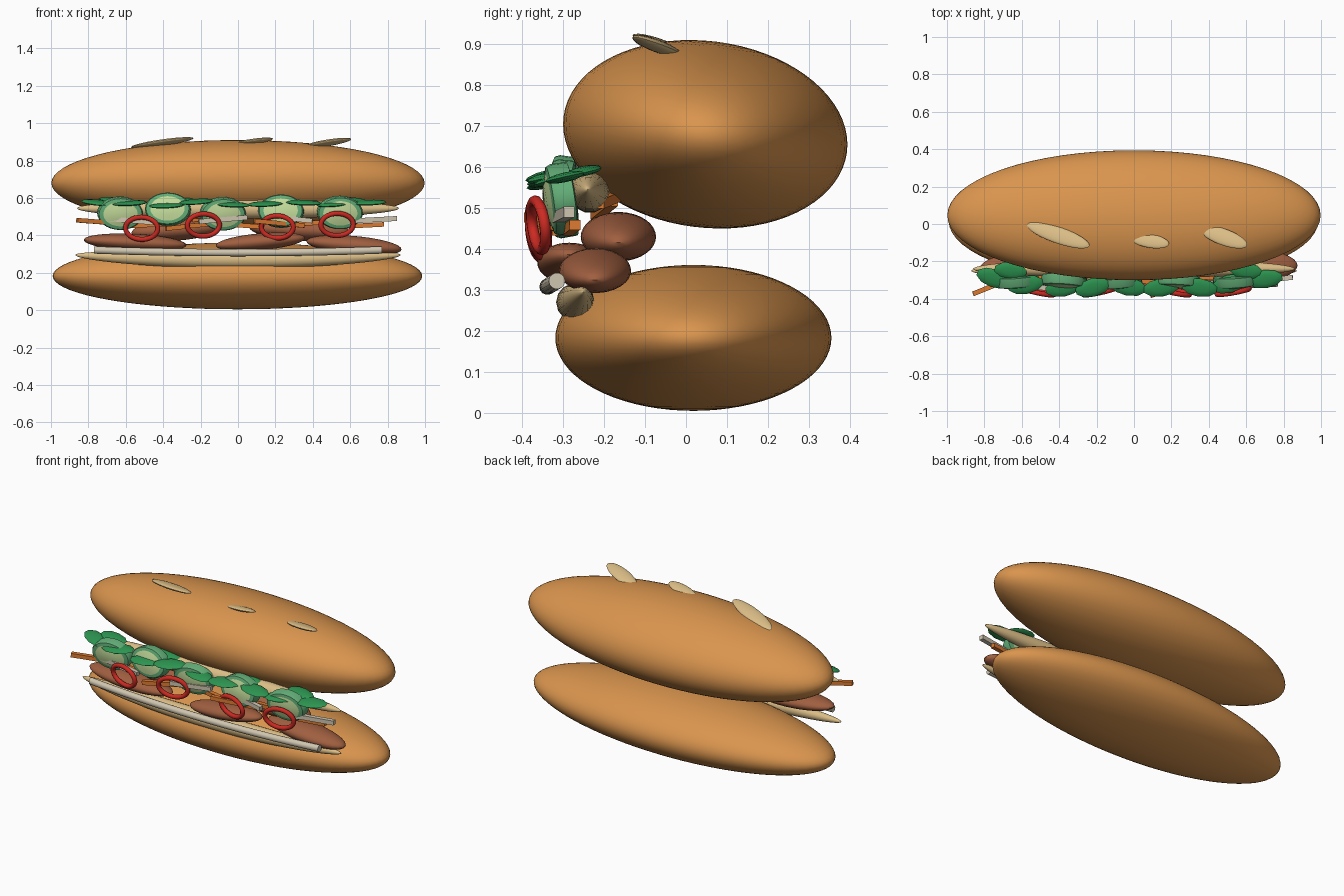
import bpy, bmesh, math
from mathutils import Matrix, Vector

if "Cube" in bpy.data.objects:
    bpy.data.objects.remove(bpy.data.objects["Cube"])


def material(name, rgb):
    m = bpy.data.materials.new(name)
    lin = [(c / 255 / 12.92) if c < 11 else ((c / 255 + 0.055) / 1.055) ** 2.4 for c in rgb]
    m.diffuse_color = (*lin, 1)
    m.use_nodes = True
    m.node_tree.nodes["Principled BSDF"].inputs["Base Color"].default_value = m.diffuse_color
    return m


CRUST = material("crust_brown", (218, 149, 78))
CREAM = material("cream", (220, 190, 135))
PALE = material("pale_radish", (208, 198, 176))
MEAT = material("meat_brown", (160, 95, 64))
RIND = material("cucumber_rind", (98, 172, 118))
FLESH = material("cucumber_flesh", (196, 220, 155))
LEAF = material("leaf_green", (44, 148, 80))
RED = material("chili_red", (204, 42, 34))
ORANGE = material("carrot_orange", (220, 122, 48))


def finish(name, bm, mats, matrix, smooth=True):
    bmesh.ops.recalc_face_normals(bm, faces=bm.faces)
    me = bpy.data.meshes.new(name)
    bm.to_mesh(me)
    bm.free()
    for m in mats:
        me.materials.append(m)
    ob = bpy.data.objects.new(name, me)
    bpy.context.collection.objects.link(ob)
    ob.matrix_world = matrix
    if smooth:
        bpy.context.view_layer.objects.active = ob
        ob.select_set(True)
        bpy.ops.object.shade_smooth_by_angle(angle=math.radians(40))
        ob.select_set(False)
    return ob


def place(centre, rot=(0, 0, 0)):
    """rot is in degrees about x, y, z; z is applied last"""
    m = Matrix.Translation(centre)
    for axis, a in zip("ZYX", reversed(rot)):
        m = m @ Matrix.Rotation(math.radians(a), 4, axis)
    return m


def blob(name, mat, centre, semi, rot=(0, 0, 0), seg=32, rings=18):
    bm = bmesh.new()
    bmesh.ops.create_uvsphere(bm, u_segments=seg, v_segments=rings, radius=1)
    bmesh.ops.scale(bm, vec=semi, verts=bm.verts)
    return finish(name, bm, [mat], place(centre, rot))


def stick(name, mat, centre, size, rot):
    bm = bmesh.new()
    bmesh.ops.create_cube(bm, size=1)
    bmesh.ops.scale(bm, vec=size, verts=bm.verts)
    return finish(name, bm, [mat], place(centre, rot), False)


def strand(name, mat, half, mid, end, radius, taper, n=32, sides=14):
    """Tube along x that bows from its ends to its middle; taper gives pointed ends"""
    bm = bmesh.new()
    rows = []
    for i in range(n + 1):
        t = -math.cos(math.pi * i / n)
        c = Vector(mid).lerp(Vector(end), t * t)
        r = max(radius * math.sqrt(max(0, 1 - t * t)), 0.001) if taper else radius
        rows.append([bm.verts.new((t * half, c[0] + r * math.cos(a), c[1] + r * math.sin(a)))
                     for a in (2 * math.pi * k / sides for k in range(sides))])
    for a, b in zip(rows, rows[1:]):
        for k in range(sides):
            j = (k + 1) % sides
            bm.faces.new((a[k], a[j], b[j], b[k]))
    bm.faces.new(rows[0])
    bm.faces.new(rows[-1])
    return finish(name, bm, [mat], Matrix())


def ring(name, mat, centre, rx, rz, r, rot, n=32, sides=10):
    bm = bmesh.new()
    g = [[bm.verts.new(((rx + r * math.cos(b)) * math.cos(a), r * math.sin(b),
                        (rz + r * math.cos(b)) * math.sin(a)))
          for b in (2 * math.pi * k / sides for k in range(sides))]
         for a in (2 * math.pi * i / n for i in range(n))]
    for i in range(n):
        for k in range(sides):
            i2, k2 = (i + 1) % n, (k + 1) % sides
            bm.faces.new((g[i][k], g[i2][k], g[i2][k2], g[i][k2]))
    return finish(name, bm, [mat], place(centre, rot))


def cucumber(name, centre, rot):
    """Slice facing front: rind on the rim, domed flesh on both faces"""
    profile = [(0, -.042), (.05, -.039), (.092, -.03), (.115, -.026), (.122, -.015),
               (.122, .025), (.092, .03), (0, .035)]
    bm = bmesh.new()
    vs = [bm.verts.new((r, y, 0)) for r, y in profile]
    es = [bm.edges.new(p) for p in zip(vs, vs[1:])]
    bmesh.ops.spin(bm, geom=vs + es, cent=(0, 0, 0), axis=(0, 1, 0),
                   angle=2 * math.pi, steps=28, use_duplicate=False)
    bmesh.ops.remove_doubles(bm, verts=bm.verts, dist=0.0005)
    bmesh.ops.scale(bm, vec=(1, 1, 0.72), verts=bm.verts)
    for f in bm.faces:
        c = f.calc_center_median()
        f.material_index = 1 if math.hypot(c.x, c.z / 0.72) < 0.09 else 0
    return finish(name, bm, [RIND, FLESH], place(centre, rot))


# Bread halves
blob("top_bun", CRUST, (0, .047, .68), (.998, .3486, .2276), (-7.2, 0, 0), 64, 36)
blob("bottom_bun", CRUST, (-.003, .018, .183), (.988, .337, .178), (0, 0, 0), 64, 36)

# Crust flakes on top
for c, s, r in [((-.405, -.06, .896), (.178, .045, .014), (-12, -8, -19)),
                ((.085, -.09, .903), (.105, .038, .012), (-12, -8, -10)),
                ((.48, -.07, .895), (.135, .045, .014), (-12, -9, -20))]:
    blob("crust_flake", CREAM, c, s, r, 24, 12)

# Spread along each bread half, and a pale strip above the lower one
strand("lower_spread", CREAM, .87, (-.27, .27), (-.25, .295), .047, True)
strand("upper_spread", CREAM, .86, (-.235, .54), (-.24, .545), .052, True)
strand("pale_strip", PALE, .77, (-.338, .308), (-.315, .322), .02, False)

# Meat pieces
for c, s, r in [((-.55, -.24, .362), (.275, .09, .046), (0, 3, 0)),
                ((.12, -.285, .366), (.24, .078, .045), (0, -5, 0)),
                ((.62, -.222, .347), (.255, .088, .05), (0, 5, 0)),
                ((-.33, -.165, .43), (.24, .092, .058), (0, -4, 0)),
                ((.33, -.165, .43), (.27, .092, .058), (0, 3, 0))]:
    blob("meat_piece", MEAT, c, s, r)

# Cucumber slices
for x, z, tilt in [(-.63, .518, 8), (-.375, .54, -8), (-.08, .515, 10), (.23, .53, -6), (.545, .522, 8)]:
    cucumber("cucumber_slice", (x, -.305, z), (tilt, 0, tilt / 2))

# Herb leaves
for x, y, z, a in [(-.75, -.29, .575, -20), (-.58, -.325, .573, 10), (-.38, -.34, .56, 10),
                   (-.22, -.34, .58, 14), (-.03, -.335, .565, -10), (.145, -.34, .568, 8),
                   (.35, -.34, .575, -8), (.51, -.32, .568, 14), (.7, -.295, .575, 8)]:
    blob("herb_leaf", LEAF, (x, y, z), (.098, .05, .012), (12, -a / 3, a), 10, 6)
for x in (-.66, -.3, .24, .6):
    blob("back_leaf", LEAF, (x, -.25, .59), (.09, .045, .012), (10, 4, -8), 10, 6)

# Carrot sticks
for c, l, r in [((-.74, -.325, .472), .26, (0, 4, 22)), ((-.5, -.29, .455), .3, (0, -3, 4)),
                ((-.26, -.335, .45), .26, (0, -6, 14)), ((0, -.3, .455), .28, (0, 4, -6)),
                ((-.13, -.2, .5), .24, (0, -8, 10)), ((.22, -.34, .465), .28, (0, 5, 18)),
                ((.45, -.29, .47), .3, (0, -4, -5)), ((.65, -.28, .452), .26, (0, -3, 4)),
                ((.3, -.19, .52), .22, (0, 5, -12))]:
    stick("carrot_stick", ORANGE, c, (l, .026, .024), r)

# Radish sticks
for c, l, r in [((-.56, -.335, .478), .26, (0, 5, -5)), ((-.08, -.335, .485), .26, (0, -5, 6)),
                ((.28, -.33, .49), .24, (0, 6, -8)), ((.71, -.3, .483), .28, (0, -3, 6))]:
    stick("radish_stick", PALE, c, (l, .026, .026), r)

# Chili rings
for x, z, a in [(-.515, .438, -12), (-.185, .455, 12), (.21, .445, -12), (.53, .458, 10)]:
    ring("chili_ring", RED, (x, -.36, z), .088, .06, .0135, (8, 0, a))
